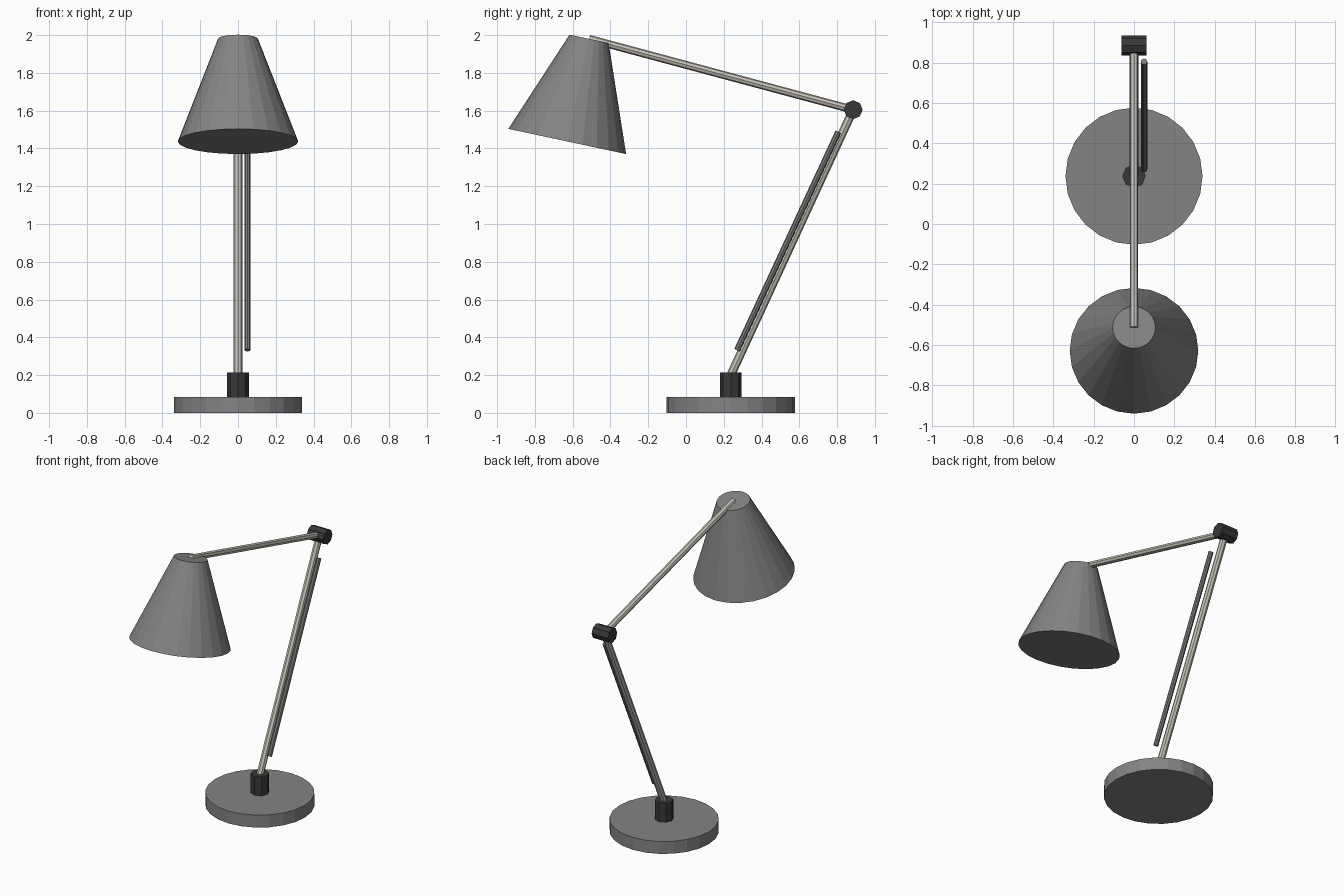
import bpy
from mathutils import Vector

if "Cube" in bpy.data.objects:
    bpy.data.objects.remove(bpy.data.objects["Cube"])


def material(name, r, g, b):
    mat = bpy.data.materials.new(name)
    mat.diffuse_color = (r, g, b, 1)
    mat.use_nodes = True
    mat.node_tree.nodes["Principled BSDF"].inputs["Base Color"].default_value = mat.diffuse_color
    return mat


def tube(name, mat, start, end, r1, r2=None, sides=8):
    """Capped cylinder or cone between two points."""
    a, b = Vector(start), Vector(end)
    axis = b - a
    bpy.ops.mesh.primitive_cone_add(
        vertices=sides, radius1=r1, radius2=r1 if r2 is None else r2,
        depth=axis.length, location=(a + b) / 2,
        rotation=axis.to_track_quat('Z', 'Y').to_euler())
    obj = bpy.context.object
    obj.name = name
    obj.data.materials.append(mat)
    return obj


painted = material("painted_grey", 0.23, 0.23, 0.23)
black = material("black_plastic", 0.04, 0.04, 0.04)
metal = material("metal", 0.56, 0.54, 0.48)
dark_metal = material("dark_metal", 0.2, 0.2, 0.2)

BASE_Y = 0.237
elbow = Vector((0, 0.885, 1.605))
half_hinge = Vector((0.062, 0, 0))
shade_top = Vector((0, -0.513, 1.98))

# Weighted base and socket
tube("base", painted, (0, BASE_Y, 0), (0, BASE_Y, 0.085), 0.34, sides=24)
tube("base_socket", black, (0, BASE_Y, 0.08), (0, BASE_Y, 0.215), 0.058)

# Arms and the elbow hinge
tube("lower_arm", metal, (0, BASE_Y, 0.2), elbow, 0.023)
tube("upper_arm", metal, elbow, shade_top, 0.021)
tube("elbow_hinge", black, elbow - half_hinge, elbow + half_hinge, 0.05)

# Thin tension rod beside the lower arm
tube("tension_rod", dark_metal, (0.05, 0.27, 0.332), (0.05, 0.806, 1.488), 0.016)

# Tilted closed lampshade
tube("lampshade", painted, (0, -0.629, 1.437), shade_top, 0.319, 0.106, sides=24)
